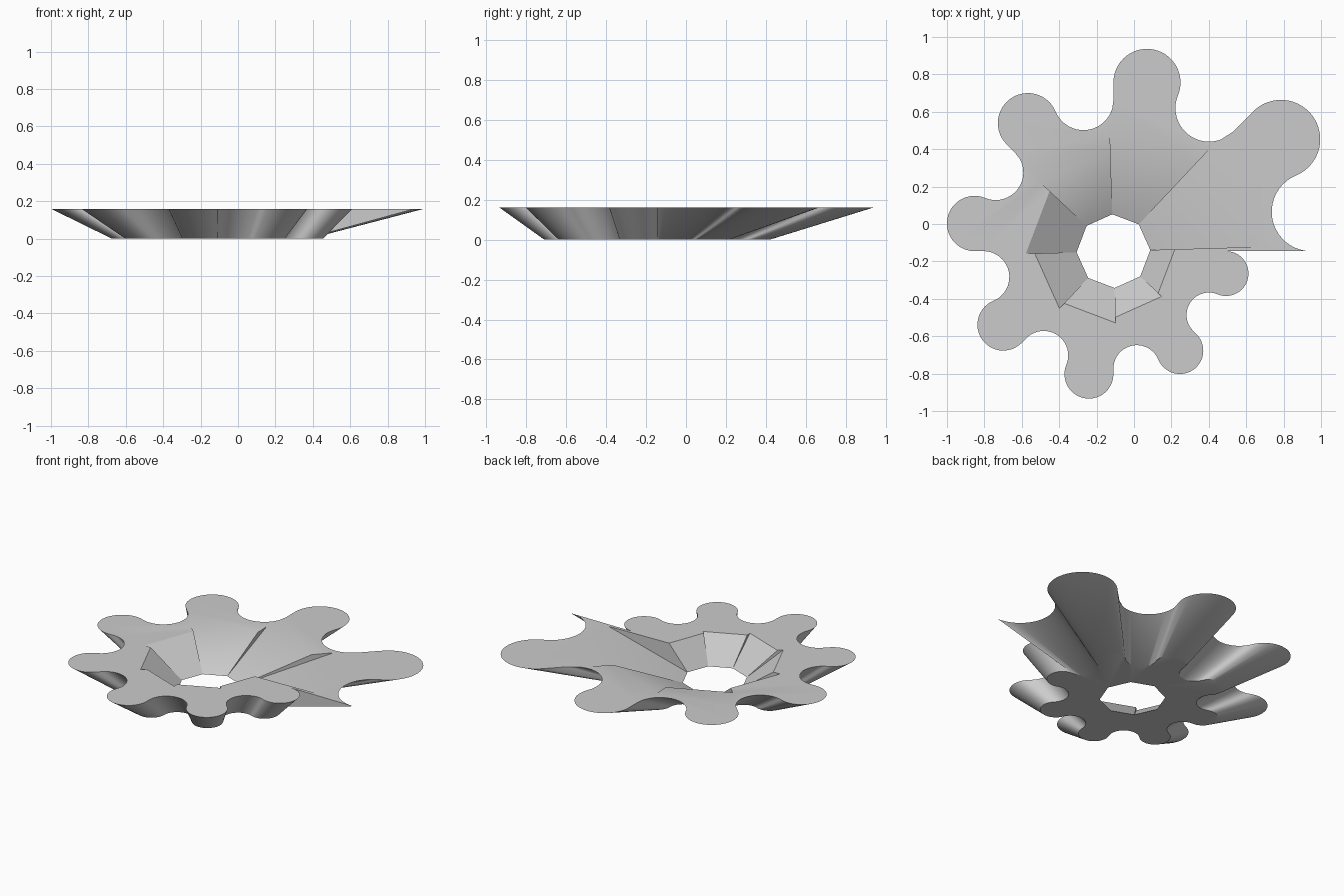
import bpy, bmesh
from math import radians, sin, cos, tan, pi
from mathutils import Vector

cube = bpy.data.objects.get("Cube")
if cube:
    bpy.data.objects.remove(cube, do_unlink=True)

CENTRE = Vector((-0.11, -0.145, 0))
HEIGHT = 0.16
HOLE = 0.197          # hole radius at the base
LOBE_DIST = 0.48      # distance of the lobe centres at the base
TWIST = 1.7           # turn of the hole against the rim, in degrees
STEP = 45
SLOPES = [75, 70, 65, 60, 55, 50, 45, 40]   # flare of each sector from vertical
COUNT = len(SLOPES)


def polar(r, deg, z=0.0):
    a = radians(deg)
    return Vector((r * cos(a), r * sin(a), z))


def rim(dist, start, z):
    """One valley arc followed by one lobe arc, tangent to each other."""
    quarter = STEP / 4
    r = dist * sin(radians(quarter))
    valley, lobe = polar(dist, start + quarter, z), polar(dist, start + 3 * quarter, z)
    n, m = 20, 26
    pts = [valley + polar(r, start + 270 - 157.5 * i / n) for i in range(n)]
    pts += [lobe + polar(r, start - 67.5 + 202.5 * i / m) for i in range(m + 1)]
    return pts


bm = bmesh.new()
cache = {}


def vert(p):
    key = tuple(round(c, 5) for c in p)
    if key not in cache:
        cache[key] = bm.verts.new(p + CENTRE)
    return cache[key]


def face(points):
    verts = []
    for p in points:
        v = vert(p)
        if v not in verts:
            verts.append(v)
    if len(verts) > 2:
        bm.faces.new(verts)


flare = [HEIGHT * tan(radians(s)) for s in SLOPES]
hole_top = [HOLE + f * (0.95 if s > 70 else 0.98) for f, s in zip(flare, SLOPES)]
rims_low = [rim(LOBE_DIST, k * STEP, 0) for k in range(COUNT)]
rims_top = [rim(LOBE_DIST + flare[k], k * STEP, HEIGHT) for k in range(COUNT)]

for k in range(COUNT):
    a, b = k * STEP, (k + 1) * STEP
    low, top = rims_low[k], rims_top[k]
    prev, nxt = (k - 1) % COUNT, (k + 1) % COUNT
    in_low = [polar(HOLE, a + TWIST), polar(HOLE, b % 360 + TWIST)]
    in_top = [polar(hole_top[k], t % 360 + TWIST, HEIGHT) for t in (a, b)]

    # flared outer wall and sloped hole wall
    for i in range(len(low) - 1):
        face([low[i], low[i + 1], top[i + 1], top[i]])
    face([in_low[1], in_low[0], in_top[0], in_top[1]])

    # flat underside
    face([in_low[0], in_low[1]] + low[::-1])

    # flat top, sharing its seams with both neighbours
    cap = list(top)
    if flare[nxt] < flare[k]:
        cap.append(rims_top[nxt][0])
    else:
        cap.append(polar(hole_top[nxt], b % 360 + TWIST, HEIGHT))
    if k == COUNT - 1:
        cap.pop()
    cap += [in_top[1], in_top[0]]
    cap.append(polar(hole_top[prev], a + TWIST, HEIGHT))
    if k == 0:
        cap.append(rims_top[prev][-1])
    face(cap)

    # radial step walls between this sector and the next
    face([in_low[1], in_top[1], polar(hole_top[nxt], b % 360 + TWIST, HEIGHT)])
    face([low[-1], top[-1], rims_top[nxt][0]])

bmesh.ops.recalc_face_normals(bm, faces=bm.faces)
mesh = bpy.data.meshes.new("flared_ring")
bm.to_mesh(mesh)
bm.free()
ring = bpy.data.objects.new("flared_ring", mesh)
bpy.context.collection.objects.link(ring)

# plain grey material
grey = bpy.data.materials.new("plain grey")
grey.use_nodes = True
colour = (0.6, 0.6, 0.6, 1)
grey.diffuse_color = colour
grey.node_tree.nodes["Principled BSDF"].inputs["Base Color"].default_value = colour
mesh.materials.append(grey)

bpy.ops.object.select_all(action="DESELECT")
ring.select_set(True)
bpy.context.view_layer.objects.active = ring
bpy.ops.object.shade_smooth_by_angle(angle=radians(30))
